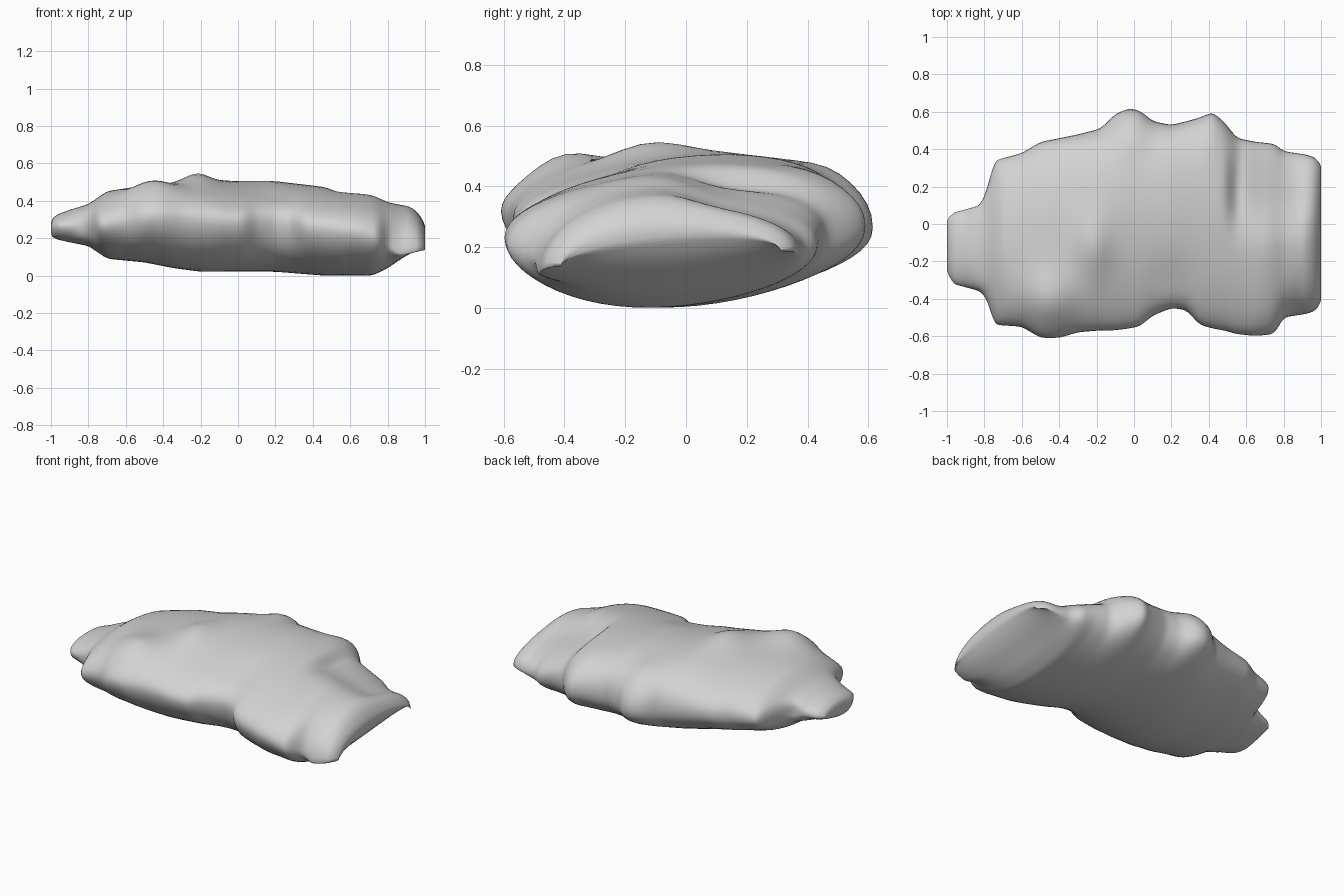
import bpy
import bmesh
import math

default_cube = bpy.data.objects.get("Cube")
if default_cube:
    bpy.data.objects.remove(default_cube, do_unlink=True)

# Plan outline of the boulder: x, front edge, back edge
OUTLINE = [
    (-1, -.25, .02), (-.97, -.32, .06), (-.82, -.36, .1), (-.78, -.41, .2),
    (-.75, -.54, .34), (-.6, -.55, .38), (-.5, -.61, .44), (-.4, -.61, .46),
    (-.3, -.58, .48), (-.18, -.57, .51), (-.1, -.57, .59), (-.03, -.56, .62),
    (.03, -.55, .61), (.1, -.49, .55), (.2, -.45, .53), (.28, -.46, .55),
    (.35, -.54, .57), (.42, -.56, .6), (.48, -.57, .55), (.55, -.59, .46),
    (.65, -.6, .44), (.75, -.59, .43), (.8, -.5, .39), (.93, -.48, .37),
    (.98, -.46, .35), (1, -.41, .31),
]
# Side profile: x, crest height, underside height
PROFILE = [
    (-1, .3, .23), (-.98, .33, .21), (-.9, .36, .19), (-.8, .39, .17),
    (-.7, .46, .1), (-.5, .49, .08), (-.35, .5, .05), (-.2, .52, .03),
    (0, .51, .03), (.2, .51, .03), (.45, .48, .01), (.72, .43, .01),
    (.8, .4, .05), (.92, .38, .14), (.97, .34, .19), (1, .28, .24),
]
# Height of the rim: x, front rim, back rim
RIM = [
    (-1, .27, .27), (-.72, .28, .3), (-.45, .33, .3), (0, .3, .27),
    (.2, .3, .28), (.4, .27, .28), (.65, .24, .24), (.78, .2, .2),
    (.86, .12, .19), (1, .14, .19),
]
# Soft bumps and hollows on the upper surface: x, y, radius x, radius y, height
BUMPS = [
    (-.45, -.43, .15, .15, .08), (-.02, .5, .08, .12, .04),
    (-.22, -.12, .1, .15, .045), (.54, .2, .04, .16, -.03),
    (.4, .45, .08, .12, .02), (.2, -.3, .12, .12, -.02),
    (.7, -.12, .1, .12, .01),
]


def lerp_table(table, x):
    """Both values of a table at x, by straight interpolation."""
    for a, b in zip(table, table[1:]):
        if x <= b[0]:
            t = (x - a[0]) / (b[0] - a[0])
            return [a[k] + (b[k] - a[k]) * t for k in (1, 2)]
    return list(table[-1][1:])


def sample(table, x, width=.02):
    """Interpolated values, averaged over a width to soften corners."""
    w = min(width, 1 - abs(x))
    parts = [lerp_table(table, x + w * s / 4) for s in range(-4, 5)]
    return [sum(p[k] for p in parts) / len(parts) for k in (0, 1)]


def ramp(value, low, high):
    t = max(0, min(1, (value - low) / (high - low)))
    return t * t * (3 - 2 * t)


def relief(x, y):
    """Bumps plus the lower shelf at the back of the left end."""
    height = sum(h * math.exp(-((x - cx) / rx) ** 2 - ((y - cy) / ry) ** 2)
                 for cx, cy, rx, ry, h in BUMPS)
    return height - .05 * ramp(x, .48, .58) * ramp(y, -.1, .15) * ramp(x, 1, .85)


def section(x, count):
    """Lens-shaped cross-section ring at x, with knobs only near the rim."""
    front, back = sample(OUTLINE, x)
    core_front, core_back = sample(OUTLINE, x, .2)
    crest, base = sample(PROFILE, x)
    rim_front, rim_back = sample(RIM, x)
    tilt = .04 * ramp(x, -.5, 0) * ramp(x, .75, .5)
    ring = []
    for i in range(count):
        angle = 2 * math.pi * i / count
        u, s = math.cos(angle), math.sin(angle)
        core = (core_front + core_back) / 2 + (core_back - core_front) / 2 * u
        knob = back - core_back if u > 0 else front - core_front
        y = core + knob * u ** 4
        rim = rim_front + (rim_back - rim_front) * (u + 1) / 2
        if s >= 0:
            z = rim + (crest + tilt * u - rim + relief(x, y)) * s ** (.93 - .05 * u)
        else:
            z = rim + (base + .03 * u - rim) * (-s) ** (1 - .1 * u)
        ring.append((x, y, z))
    return ring


# Loft the boulder, with sections packed closer at both ends
STEPS, COUNT = 140, 56
bm = bmesh.new()
rings = []
for i in range(STEPS + 1):
    t = 2 * i / STEPS - 1
    x = .5 * t + .5 * math.sin(t * math.pi / 2)
    rings.append([bm.verts.new(co) for co in section(x, COUNT)])
for a, b in zip(rings, rings[1:]):
    for j in range(COUNT):
        k = (j + 1) % COUNT
        bm.faces.new((a[j], a[k], b[k], b[j]))

# Close both ends with strips between the upper and lower halves
for ring in (rings[0], rings[-1]):
    for j in range(COUNT // 2):
        corners = (ring[j], ring[j + 1], ring[-j - 1], ring[-j])
        bm.faces.new(list(dict.fromkeys(corners)))
bmesh.ops.recalc_face_normals(bm, faces=bm.faces)

# Rest the boulder on the ground
lowest = min(v.co.z for v in bm.verts)
bmesh.ops.translate(bm, verts=bm.verts, vec=(0, 0, -lowest))

mesh = bpy.data.meshes.new("boulder")
bm.to_mesh(mesh)
bm.free()
boulder = bpy.data.objects.new("boulder", mesh)
bpy.context.collection.objects.link(boulder)
mesh.polygons.foreach_set("use_smooth", [True] * len(mesh.polygons))

# Gentle weathering of the surface
soften = boulder.modifiers.new("weathering", "SMOOTH")
soften.factor = .5
soften.iterations = 3

# Plain stone colour
stone = bpy.data.materials.new("stone_grey")
stone.use_nodes = True
colour = (.65, .65, .65, 1)
stone.diffuse_color = colour
stone.node_tree.nodes["Principled BSDF"].inputs["Base Color"].default_value = colour
mesh.materials.append(stone)
